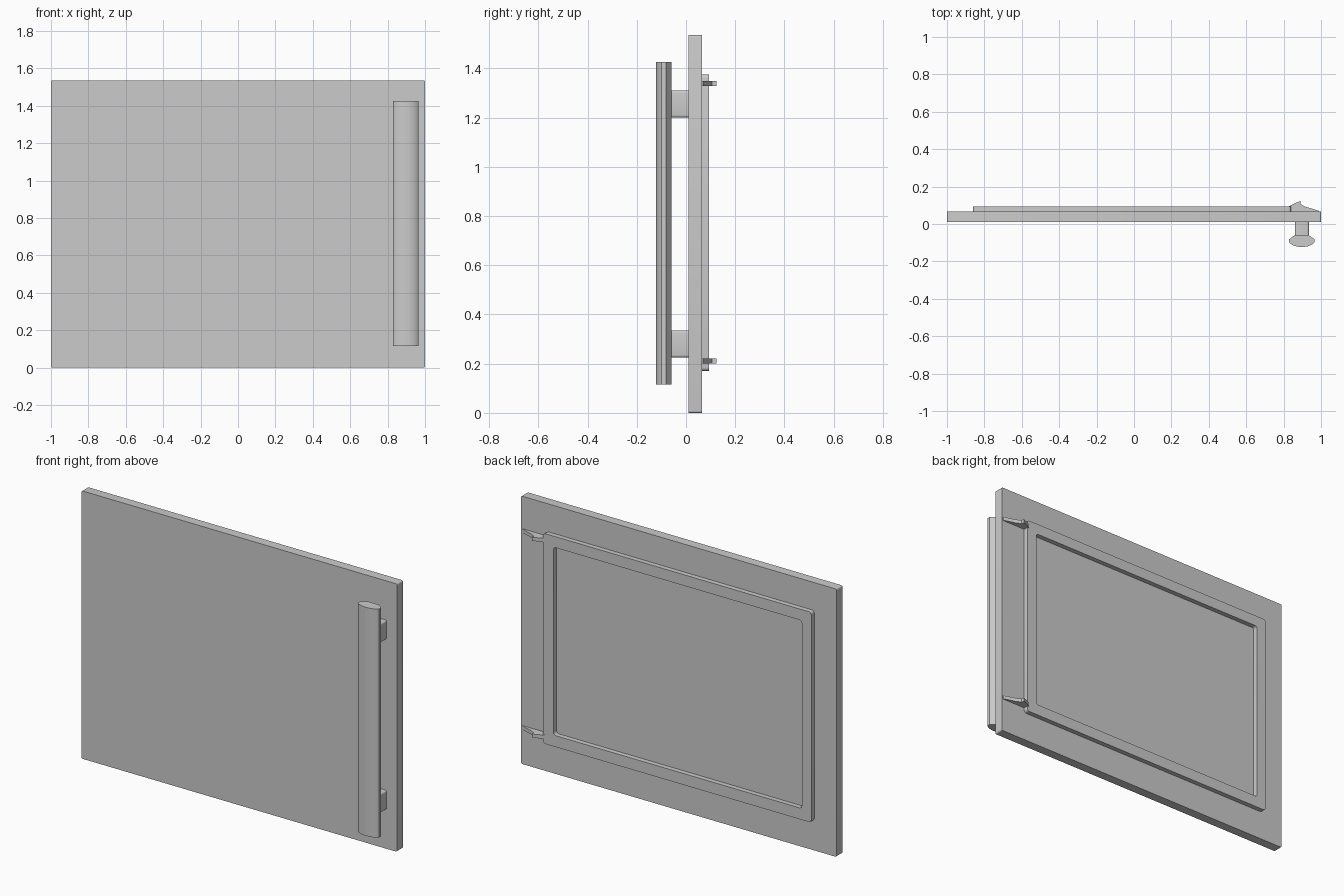
import bpy, bmesh
from math import pi, cos, sin, radians

cube = bpy.data.objects.get("Cube")
if cube:
    bpy.data.objects.remove(cube, do_unlink=True)

# Single grey finish
grey = bpy.data.materials.new("grey_finish")
grey.use_nodes = True
colour = (0.6, 0.6, 0.6, 1)
grey.diffuse_color = colour
grey.node_tree.nodes["Principled BSDF"].inputs["Base Color"].default_value = colour


def finish(name, bm):
    bmesh.ops.recalc_face_normals(bm, faces=bm.faces)
    mesh = bpy.data.meshes.new(name)
    bm.to_mesh(mesh)
    bm.free()
    obj = bpy.data.objects.new(name, mesh)
    bpy.context.collection.objects.link(obj)
    mesh.materials.append(grey)
    bpy.ops.object.select_all(action="DESELECT")
    obj.select_set(True)
    bpy.context.view_layer.objects.active = obj
    bpy.ops.object.shade_smooth_by_angle(angle=radians(32))
    return obj


def rounded_rect(x0, x1, z0, z1, r, steps=4):
    """Outline in the xz plane, counter-clockwise."""
    corners = [(x1 - r, z1 - r), (x0 + r, z1 - r), (x0 + r, z0 + r), (x1 - r, z0 + r)]
    points = []
    for i, (cx, cz) in enumerate(corners):
        for s in range(steps + 1):
            a = (i + s / steps) * pi / 2
            points.append((cx + r * cos(a), cz + r * sin(a)))
    return points


def extrude(name, start, offset):
    """Closed prism from a loop of points and an offset."""
    bm = bmesh.new()
    face = bm.faces.new([bm.verts.new(p) for p in start])
    new = bmesh.ops.extrude_face_region(bm, geom=[face])["geom"]
    bmesh.ops.translate(bm, vec=offset,
                        verts=[v for v in new if isinstance(v, bmesh.types.BMVert)])
    return finish(name, bm)


def slab(name, outline, y0, y1):
    return extrude(name, [(x, y0, z) for x, z in outline], (0, y1 - y0, 0))


# Door panel
slab("door_panel", rounded_rect(-1, 1, 0, 1.535, 0.008), 0.011, 0.066)

# Raised rear frame around a recessed window
bm = bmesh.new()
loops = []
for outline in (rounded_rect(-0.86, 0.84, 0.17, 1.375, 0.015),
                rounded_rect(-0.80, 0.775, 0.235, 1.312, 0.015)):
    for y in (0.066, 0.094):
        loops.append([bm.verts.new((x, y, z)) for x, z in outline])
outer_low, outer_high, inner_low, inner_high = loops
for a, b in ((outer_low, outer_high), (outer_high, inner_high), (inner_high, inner_low)):
    for i in range(len(a)):
        j = (i + 1) % len(a)
        bm.faces.new((a[i], a[j], b[j], b[i]))
finish("rear_frame", bm)

# Handle bar with a curved front and chamfered back
half = [(0.016, -0.122), (0.032, -0.119), (0.048, -0.113), (0.06, -0.106),
        (0.067, -0.099), (0.067, -0.081), (0.036, -0.058)]
section = half + [(-x, y) for x, y in reversed(half)]
extrude("handle_bar", [(0.897 + x, y, 0.115) for x, y in section], (0, 0, 1.31))

# Handle mounts
for label, z in (("lower", 0.225), ("upper", 1.2)):
    slab(label + "_handle_mount", rounded_rect(0.86, 0.935, z, z + 0.11, 0.01), -0.065, 0.011)

# Latch hooks
hook = [(0.83, 0.066), (0.83, 0.096), (0.86, 0.111), (0.89, 0.123), (0.891, 0.106),
        (0.92, 0.091), (0.955, 0.081), (0.99, 0.07), (0.99, 0.066)]
for label, z in (("lower", 0.2), ("upper", 1.328)):
    extrude(label + "_latch_hook", [(x, y, z) for x, y in hook], (0, 0, 0.021))
